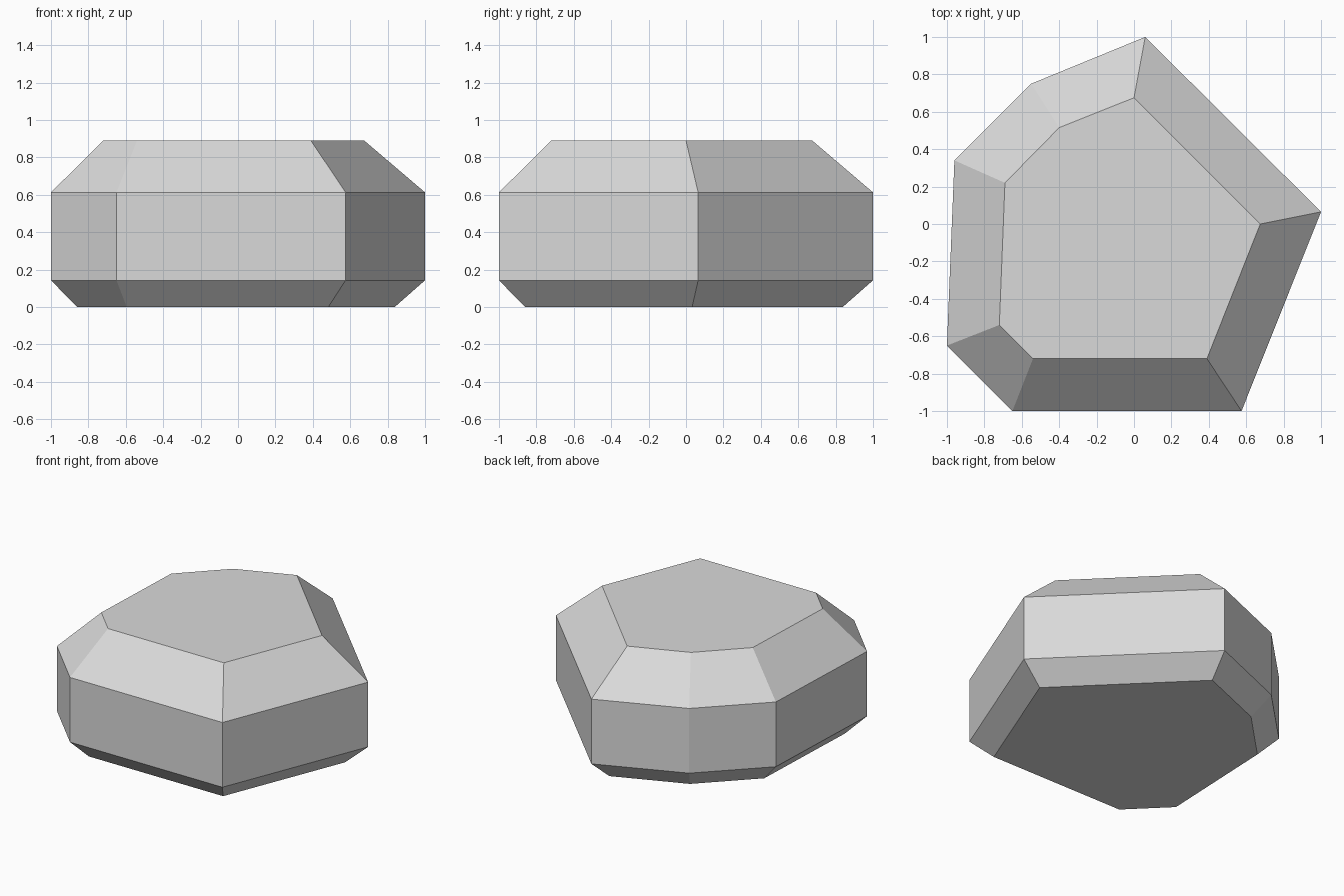
import bpy
import bmesh
from mathutils import Vector

cube = bpy.data.objects.get("Cube")
if cube:
    bpy.data.objects.remove(cube, do_unlink=True)

# Plain grey stone
stone = bpy.data.materials.new("stone_grey")
stone.use_nodes = True
grey = (0.7, 0.7, 0.7, 1)
stone.diffuse_color = grey
stone.node_tree.nodes["Principled BSDF"].inputs["Base Color"].default_value = grey

# Seven-sided outline of the girth, and the smaller outline of the flat top
girth = [(-0.65, -1), (0.575, -1), (1, 0.065), (0.06, 1),
         (-0.55, 0.75), (-0.96, 0.34), (-1, -0.65)]
crown = [(-0.54, -0.72), (0.39, -0.72), (0.675, 0), (0, 0.675),
         (-0.4, 0.515), (-0.69, 0.22), (-0.72, -0.54)]

# Rings from the ground up: (height, blend from girth towards crown)
levels = [(0, 0.5), (0.143, 0), (0.613, 0), (0.89, 1)]

bm = bmesh.new()
rings = []
for z, blend in levels:
    ring = []
    for wide, narrow in zip(girth, crown):
        p = Vector(wide).lerp(Vector(narrow), blend)
        ring.append(bm.verts.new((p.x, p.y, z)))
    rings.append(ring)

# Walls and chamfers between the rings
for low, high in zip(rings, rings[1:]):
    for i in range(len(low)):
        j = (i + 1) % len(low)
        bm.faces.new((low[i], low[j], high[j], high[i]))

# Flat base and top
bm.faces.new(rings[0][::-1])
bm.faces.new(rings[-1])
bmesh.ops.recalc_face_normals(bm, faces=bm.faces)

mesh = bpy.data.meshes.new("rock")
bm.to_mesh(mesh)
bm.free()
mesh.materials.append(stone)
rock = bpy.data.objects.new("rock", mesh)
bpy.context.collection.objects.link(rock)
